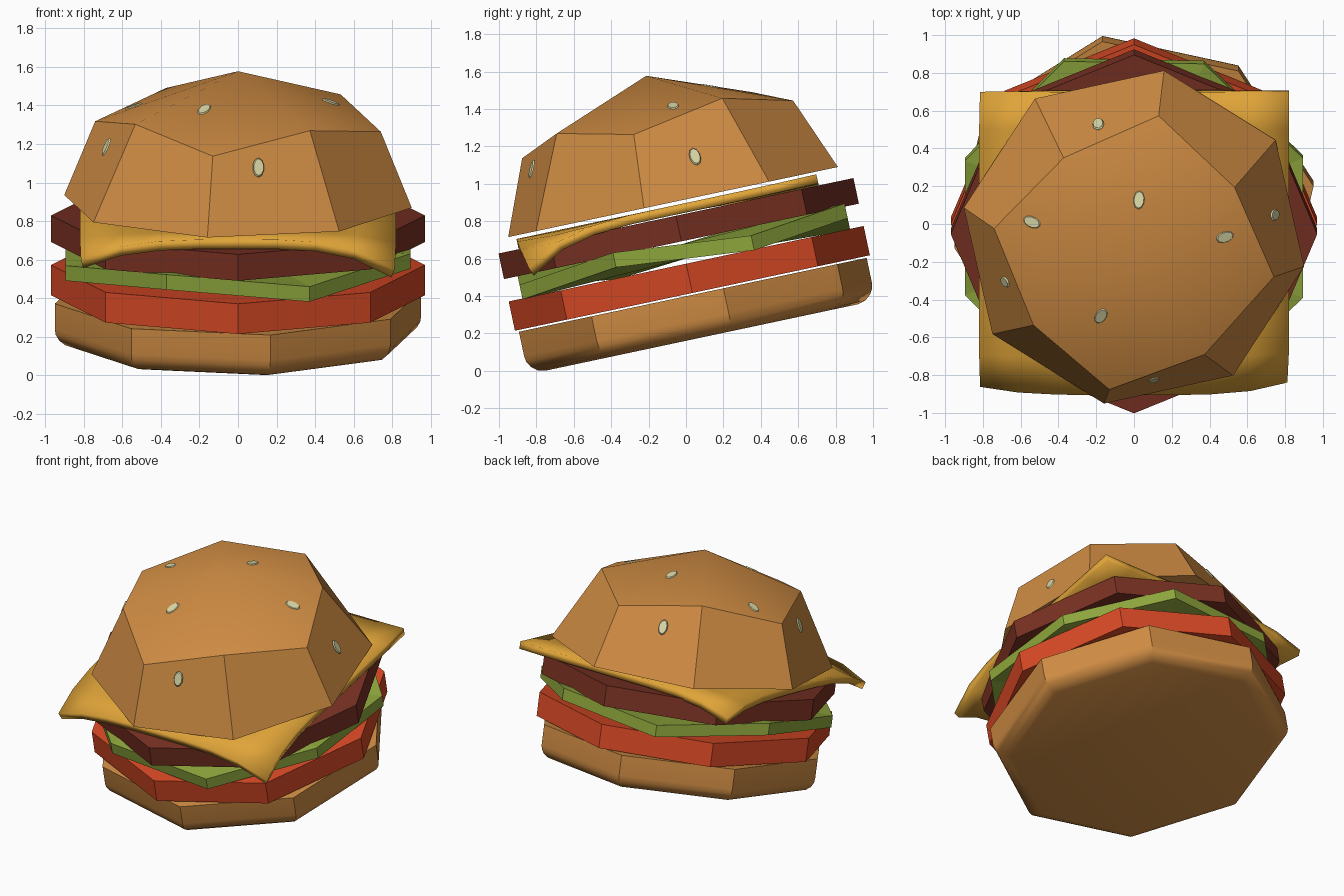
import bpy, bmesh, math
from mathutils import Matrix, Vector
from mathutils.bvhtree import BVHTree

if "Cube" in bpy.data.objects:
    bpy.data.objects.remove(bpy.data.objects["Cube"])

TILT = Matrix.Rotation(math.radians(12), 4, 'X')   # whole stack leans forward
CY = 0.12                                          # stack axis in the tilted frame


def mat(name, rgb):
    m = bpy.data.materials.new(name)
    m.diffuse_color = (*rgb, 1)
    m.use_nodes = True
    m.node_tree.nodes["Principled BSDF"].inputs["Base Color"].default_value = m.diffuse_color
    return m


BUN = mat("toasted bun", (0.62, 0.26, 0.056))
TOMATO = mat("tomato red", (0.68, 0.065, 0.018))
LETTUCE = mat("lettuce green", (0.27, 0.38, 0.045))
PATTY = mat("patty brown", (0.19, 0.03, 0.016))
CHEESE = mat("cheese yellow", (0.74, 0.37, 0.04))
SEED = mat("seed cream", (0.68, 0.67, 0.38))


def finish(bm, name, material, smooth=None, tilt=True):
    bmesh.ops.recalc_face_normals(bm, faces=bm.faces)
    if tilt:
        bm.transform(TILT)
    me = bpy.data.meshes.new(name)
    bm.to_mesh(me)
    me.materials.append(material)
    ob = bpy.data.objects.new(name, me)
    bpy.context.collection.objects.link(ob)
    if smooth:
        bpy.ops.object.select_all(action='DESELECT')
        ob.select_set(True)
        bpy.context.view_layer.objects.active = ob
        bpy.ops.object.shade_smooth_by_angle(angle=math.radians(smooth))
    return ob


def octagon_stack(rings, offset):
    """Rings are (even radius, even z, odd radius, odd z), bottom to top."""
    bm = bmesh.new()
    loops = []
    for r0, z0, r1, z1 in rings:
        loop = []
        for i in range(8):
            a = math.radians(offset + 45 * i)
            r, z = ((r0, z0), (r1, z1))[i % 2]
            loop.append(bm.verts.new((r * math.cos(a), CY + r * math.sin(a), z)))
        loops.append(loop)
    for lo, hi in zip(loops, loops[1:]):
        for i in range(8):
            j = (i + 1) % 8
            bm.faces.new((lo[i], lo[j], hi[j], hi[i]))
    return bm, loops


def fan(bm, loop, z):
    c = bm.verts.new((0, CY, z))
    for i in range(8):
        bm.faces.new((loop[i], loop[(i + 1) % 8], c))


def prism(name, material, r, z0, z1, offset, wave=0.0):
    bm, loops = octagon_stack([(r, z + wave, r, z - wave) for z in (z0, z1)], offset)
    fan(bm, loops[0], z0)
    fan(bm, loops[1], z1)
    return finish(bm, name, material)


# Bottom bun with a rounded lower edge
profile = [(0.865, 0.157), (0.91, 0.168), (0.942, 0.194), (0.96, 0.225), (0.965, 0.255), (0.965, 0.39)]
bm, loops = octagon_stack([(r, z, r, z) for r, z in profile], 10)
bm.faces.new(loops[0])
bm.faces.new(loops[-1])
finish(bm, "bottom_bun", BUN, 30)

# Fillings: tomato, wavy lettuce, patty
prism("tomato_slice", TOMATO, 0.97, 0.40, 0.56, 0)
prism("lettuce_leaf", LETTUCE, 0.969, 0.587, 0.667, -22.5, 0.032)
prism("patty", PATTY, 0.97, 0.682, 0.822, 0)

# Cheese slice with sagging corners
bm = bmesh.new()
bmesh.ops.create_grid(bm, x_segments=8, y_segments=8, size=1)
sag = {(-1, -1): 0.11, (1, -1): 0.165, (-1, 1): 0.10, (1, 1): -0.005}
for v in bm.verts:
    u, w = v.co.x, v.co.y
    sx, sy = (1 if u > 0 else -1), (1 if w > 0 else -1)
    drop = sag[sx, sy] * abs(u * w) ** 3.5
    v.co = (0.82 * u - sx * drop * 0.1, 0.08 + 0.82 * w - sy * max(0, drop) * 0.25, 0.853 - drop)
cheese = finish(bm, "cheese_slice", CHEESE, 30)
mod = cheese.modifiers.new("thickness", 'SOLIDIFY')
mod.thickness = 0.05
mod.offset = 0

# Top bun: faceted dome with a zigzag shoulder
bm, loops = octagon_stack([(0.915, 0.897, 0.915, 0.897), (0.752, 1.294, 0.65, 1.385)], -10)
bm.faces.new(loops[0])
fan(bm, loops[1], 1.587)
top = finish(bm, "top_bun", BUN, 30)

# Seeds: thin oval plates dropped onto the dome, long axis running up the slope
bvh = BVHTree.FromPolygons([v.co for v in top.data.vertices],
                           [tuple(p.vertices) for p in top.data.polygons])
apex = TILT @ Vector((0, CY, 1.587))
spots = [(-.19, .53), (.317, .508), (.026, .127), (-.603, .233), (-.54, .01), (.481, -.069),
         (.746, .048), (-.683, -.307), (-.175, -.487), (-.466, -.661), (.55, -.566), (.106, -.825)]
bm = bmesh.new()
for x, y in spots:
    hit, n, _, _ = bvh.ray_cast(Vector((x, y, 3)), Vector((0, 0, -1)))
    if hit is None:
        continue
    up = apex - hit
    up = (up - n * up.dot(n)).normalized()
    frame = Matrix((up.cross(n), up, n)).transposed().to_4x4()
    frame.translation = hit + n * 0.002
    bmesh.ops.create_cone(bm, cap_ends=True, segments=10, radius1=1, radius2=0.85, depth=1,
                          matrix=frame @ Matrix.Diagonal((0.031, 0.052, 0.008, 1)))
finish(bm, "seeds", SEED, tilt=False)
